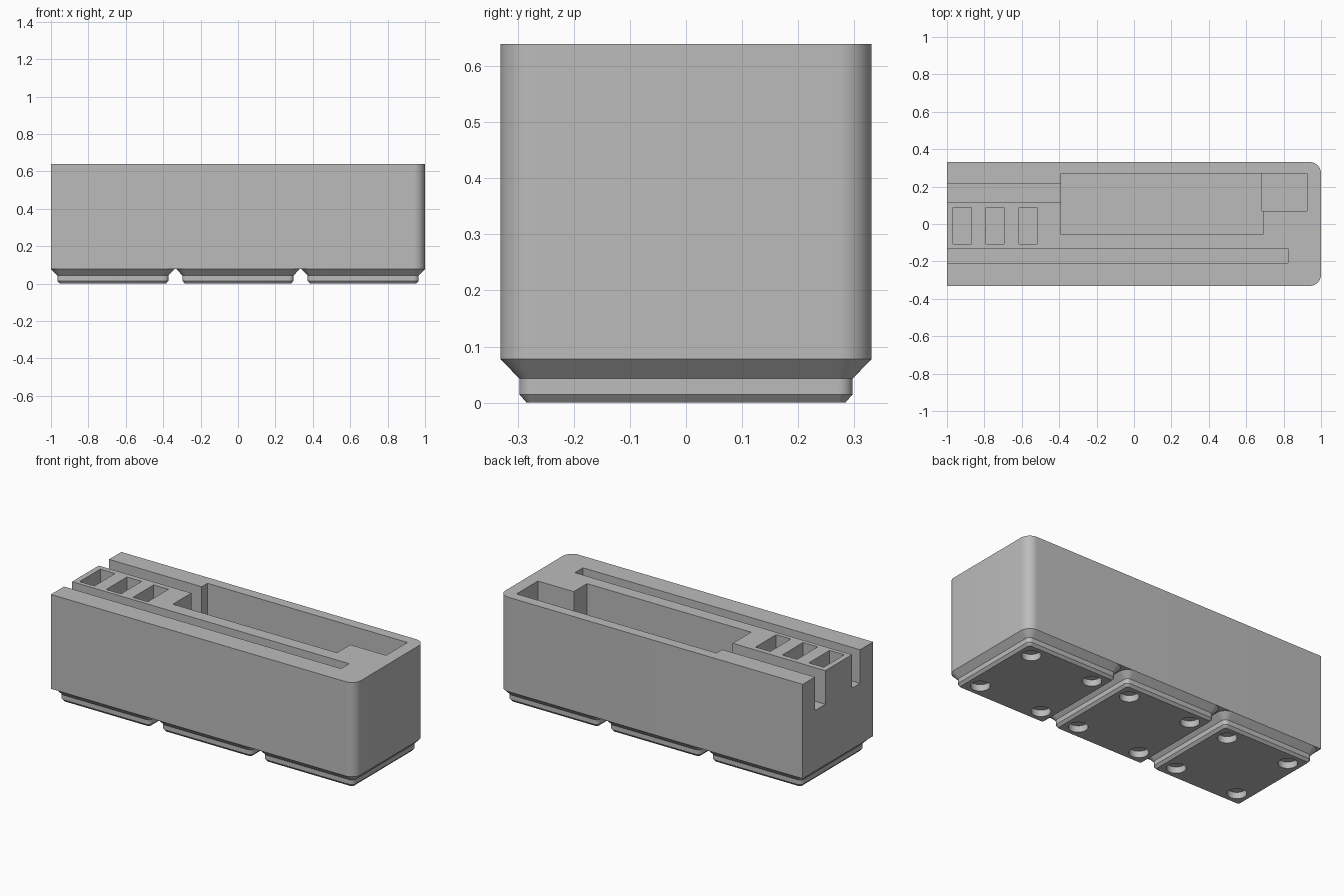
import bpy, bmesh, math
from math import radians

cube = bpy.data.objects.get("Cube")
if cube:
    bpy.data.objects.remove(cube, do_unlink=True)

TOP, BASE = 0.639, 0.078      # rim height and underside of the body
HALF_Y, PITCH = 0.331, 0.669  # body half width, foot spacing

grey = bpy.data.materials.new("mid grey")
grey.use_nodes = True
colour = (0.5, 0.5, 0.5, 1)
grey.diffuse_color = colour
grey.node_tree.nodes["Principled BSDF"].inputs["Base Color"].default_value = colour


def outline(hx, hy, radii, steps=10):
    """Rectangle outline; one radius per corner, counter-clockwise from +x +y."""
    signs = ((1, 1), (-1, 1), (-1, -1), (1, -1))
    points = []
    for i, ((sx, sy), r) in enumerate(zip(signs, radii)):
        if r == 0:
            points.append((sx * hx, sy * hy))
            continue
        for k in range(steps + 1):
            a = radians(90) * (i + k / steps)
            points.append((sx * (hx - r) + r * math.cos(a),
                           sy * (hy - r) + r * math.sin(a)))
    return points


def loft(name, sections, x=0):
    """Closed solid through outlines stacked as (z, points)."""
    bm = bmesh.new()
    rings = [[bm.verts.new((px + x, py, z)) for px, py in pts] for z, pts in sections]
    n = len(rings[0])
    for low, high in zip(rings, rings[1:]):
        for i in range(n):
            j = (i + 1) % n
            bm.faces.new((low[i], low[j], high[j], high[i]))
    bm.faces.new(rings[0][::-1])
    bm.faces.new(rings[-1])
    bmesh.ops.recalc_face_normals(bm, faces=bm.faces)
    mesh = bpy.data.meshes.new(name)
    bm.to_mesh(mesh)
    bm.free()
    mesh.materials.append(grey)
    obj = bpy.data.objects.new(name, mesh)
    bpy.context.collection.objects.link(obj)
    return obj


def activate(obj):
    bpy.ops.object.select_all(action='DESELECT')
    obj.select_set(True)
    bpy.context.view_layer.objects.active = obj


def carve(obj, cutter):
    """Subtract the cutter and remove it."""
    cutter.hide_render = True
    mod = obj.modifiers.new("cut", 'BOOLEAN')
    mod.operation, mod.solver, mod.object = 'DIFFERENCE', 'EXACT', cutter
    activate(obj)
    bpy.ops.object.modifier_apply(modifier=mod.name)
    bpy.data.objects.remove(cutter, do_unlink=True)


def box_cutter(x0, x1, y0, y1, depth):
    pts = [(x0, y0), (x1, y0), (x1, y1), (x0, y1)]
    return loft("cutter", [(TOP - depth, pts), (TOP + 0.1, pts)])


def finish(obj):
    activate(obj)
    bpy.ops.object.shade_smooth_by_angle(angle=radians(30))


# Body: rounded at the +x end, square at the open end
shape = outline(1, HALF_Y, (0.06, 0, 0, 0.06))
body = loft("organiser_body", [(BASE, shape), (TOP, shape)])

# Compartments, open-ended slots and three small pockets
cuts = [
    (-0.39, 0.69, -0.055, 0.27, 0.42),    # main compartment
    (0.684, 0.926, 0.07, 0.27, 0.48),     # corner compartment
    (-1.1, -0.38, 0.118, 0.216, 0.2),     # short back slot
    (-1.1, 0.824, -0.208, -0.132, 0.2),   # long front slot
]
cuts += [(x, x + 0.097, -0.107, 0.087, 0.3) for x in (-0.967, -0.792, -0.616)]
for c in cuts:
    carve(body, box_cutter(*c))
finish(body)

# Feet: stepped, chamfered, with four round recesses underneath
profile = ((0, 0.284, 0.013), (0.015, 0.297, 0.026),
           (0.043, 0.297, 0.026), (BASE, HALF_Y, 0.06))
for i, side in enumerate(("right", "middle", "left")):
    x = (i - 1) * PITCH
    foot = loft(side + "_foot", [(z, outline(h, h, [r] * 4)) for z, h, r in profile], x)
    for sx in (-1, 1):
        for sy in (-1, 1):
            circle = [(0.052 * math.cos(radians(a)) + sx * 0.207,
                       0.052 * math.sin(radians(a)) + sy * 0.207)
                      for a in range(0, 360, 10)]
            carve(foot, loft("cutter", [(-0.05, circle), (0.038, circle)], x))
    finish(foot)
